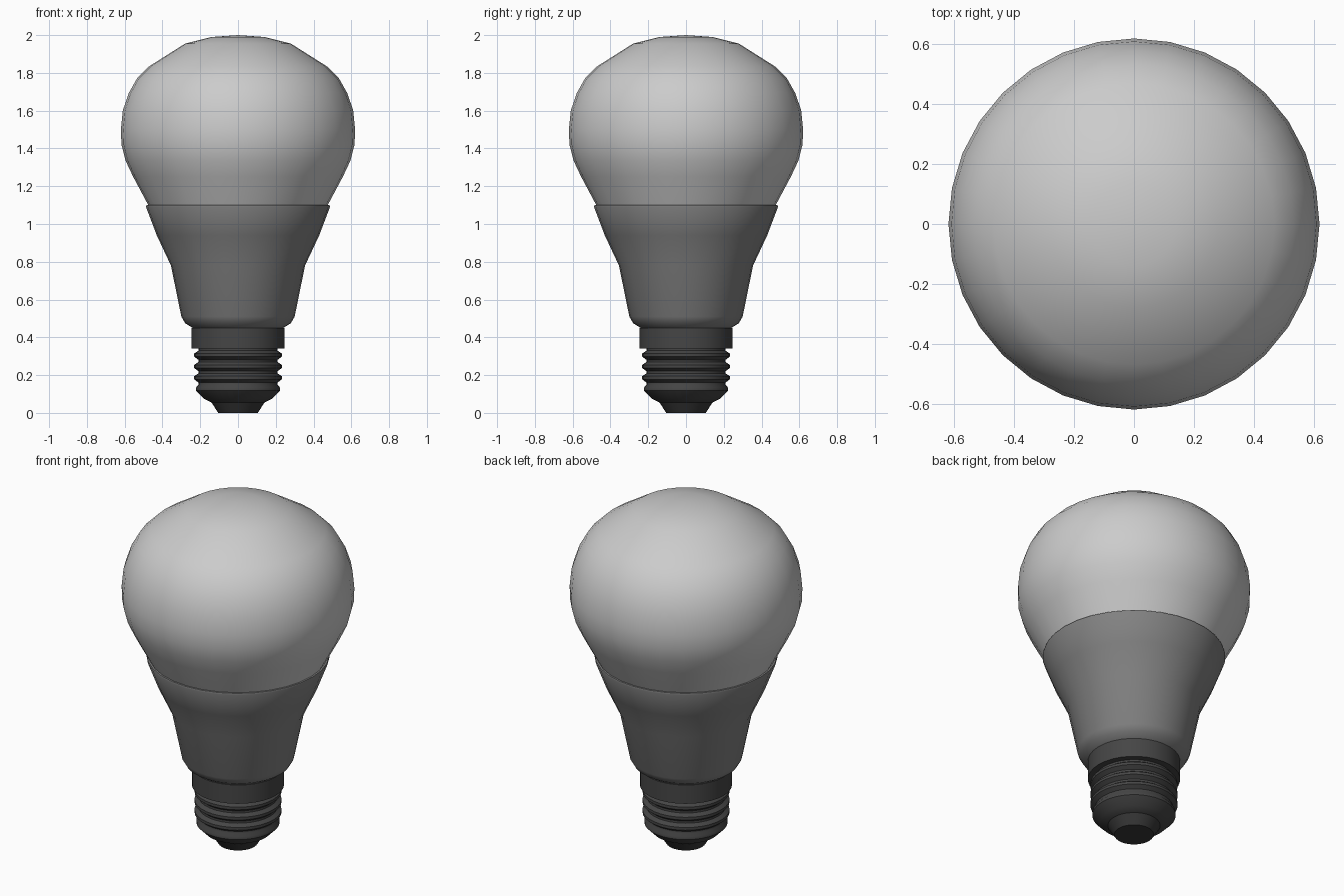
import bpy, bmesh, math

if "Cube" in bpy.data.objects:
    bpy.data.objects.remove(bpy.data.objects["Cube"])

SIDES = 32


def lathe(name, profile, grey, angle=40):
    """Revolve a list of (radius, z) points around z."""
    bm = bmesh.new()
    rings = []
    for r, z in profile:
        if r == 0:
            rings.append([bm.verts.new((0, 0, z))] * SIDES)
        else:
            rings.append([bm.verts.new((r * math.cos(2 * math.pi * i / SIDES),
                                        r * math.sin(2 * math.pi * i / SIDES), z))
                          for i in range(SIDES)])
    for a, b in zip(rings, rings[1:]):
        for i in range(SIDES):
            j = (i + 1) % SIDES
            corners = list(dict.fromkeys((a[i], a[j], b[j], b[i])))
            bm.faces.new(corners)
    bmesh.ops.recalc_face_normals(bm, faces=bm.faces)
    mesh = bpy.data.meshes.new(name)
    bm.to_mesh(mesh)
    bm.free()
    obj = bpy.data.objects.new(name, mesh)
    bpy.context.collection.objects.link(obj)
    mat = bpy.data.materials.new(name + "_grey")
    mat.diffuse_color = (grey, grey, grey, 1)
    mat.use_nodes = True
    mat.node_tree.nodes["Principled BSDF"].inputs["Base Color"].default_value = mat.diffuse_color
    mesh.materials.append(mat)
    bpy.ops.object.select_all(action='DESELECT')
    bpy.context.view_layer.objects.active = obj
    obj.select_set(True)
    bpy.ops.object.shade_smooth_by_angle(angle=math.radians(angle))
    return obj


# Frosted globe
lathe("globe", [(0.47, 1.09), (0.475, 1.10), (0.555, 1.25), (0.595, 1.335), (0.617, 1.42),
                (0.62, 1.50), (0.61, 1.60), (0.58, 1.69), (0.535, 1.77), (0.47, 1.835),
                (0.28, 1.955), (0.14, 1.99), (0, 2.0)], 0.6)

# Tapered housing with a small lip around the globe
lathe("housing", [(0.24, 0.45), (0.28, 0.475), (0.30, 0.51), (0.355, 0.78), (0.43, 0.94),
                  (0.487, 1.09), (0.485, 1.10), (0.47, 1.10), (0.47, 1.09)], 0.22)

# Collar between housing and screw
lathe("collar", [(0.19, 0.34), (0.246, 0.34), (0.246, 0.45), (0.22, 0.45)], 0.06)

# Screw base: tip, then four repeated thread ridges
thread = [(0, 0.04), (0.13, 0.05), (0.18, 0.075)]
for k in range(4):
    z = 0.125 + 0.06 * k
    thread += [(0.222 if k == 0 else 0.232, z - 0.007), (0.222 if k == 0 else 0.232, z + 0.009),
               (0.21, z + 0.024), (0.21, z + 0.036)]
thread += [(0.21, 0.35)]
lathe("screw_thread", thread, 0.06)

# Contact at the foot
lathe("contact", [(0, 0), (0.105, 0), (0.14, 0.055), (0, 0.06)], 0.04)
